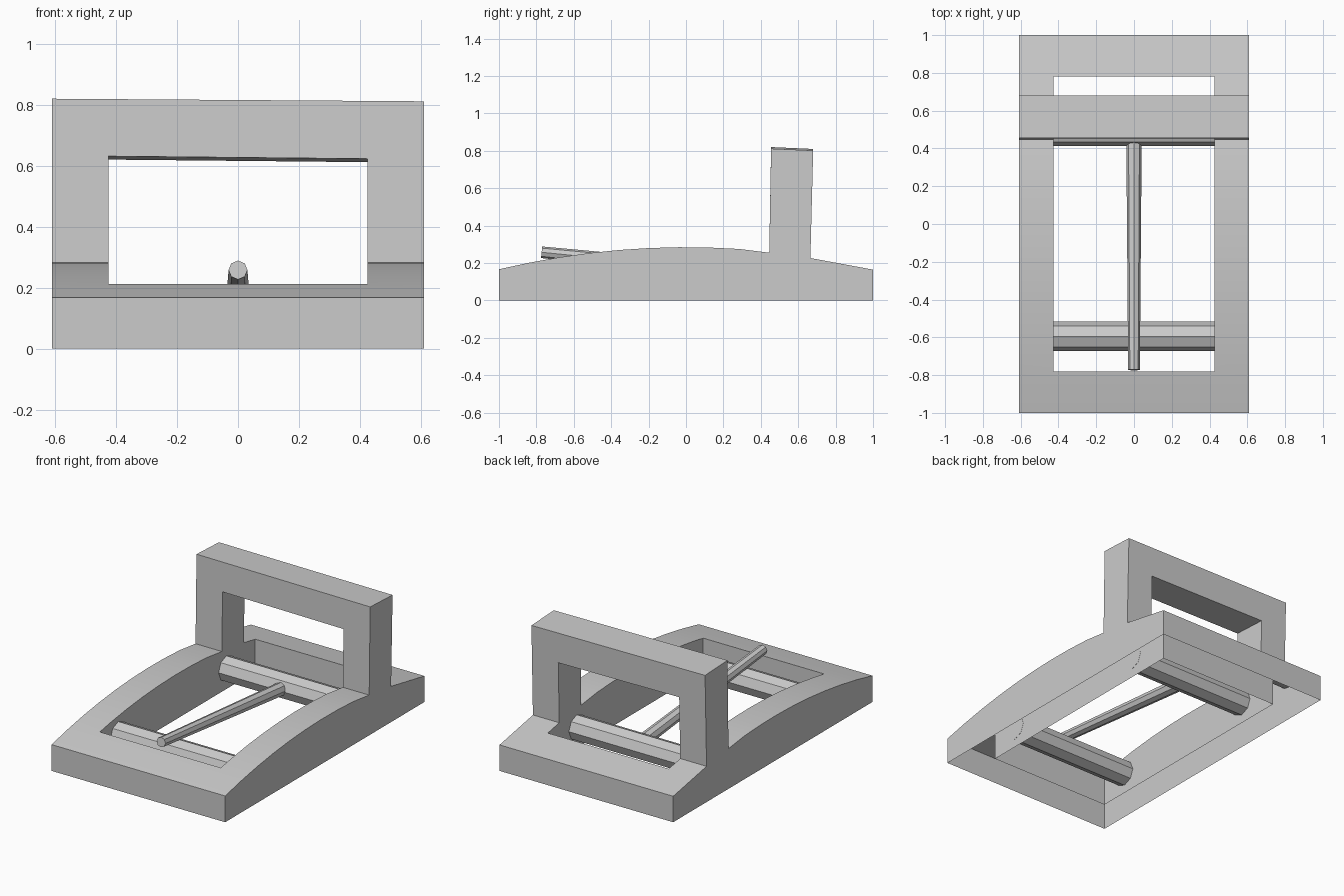
import bpy, bmesh, math
from mathutils import Vector

if "Cube" in bpy.data.objects:
    bpy.data.objects.remove(bpy.data.objects["Cube"], do_unlink=True)

GREY = (0.6, 0.6, 0.6, 1)
grey = bpy.data.materials.new("plain grey")
grey.use_nodes = True
grey.diffuse_color = GREY
grey.node_tree.nodes["Principled BSDF"].inputs["Base Color"].default_value = GREY

HALF_WIDTH, INNER_X, INNER_Y = 0.61, 0.425, 0.78


def add_object(name, bm):
    bmesh.ops.recalc_face_normals(bm, faces=bm.faces)
    mesh = bpy.data.meshes.new(name)
    bm.to_mesh(mesh)
    bm.free()
    mesh.materials.append(grey)
    obj = bpy.data.objects.new(name, mesh)
    bpy.context.collection.objects.link(obj)
    return obj


def rod(name, start, end, r_start, r_end):
    """Eight-sided bar between two points."""
    start, end = Vector(start), Vector(end)
    bm = bmesh.new()
    bmesh.ops.create_cone(bm, cap_ends=True, segments=8, radius1=r_start,
                          radius2=r_end, depth=(end - start).length)
    turn = (end - start).to_track_quat('Z', 'Y').to_matrix()
    bmesh.ops.rotate(bm, verts=bm.verts, matrix=turn)
    bmesh.ops.translate(bm, verts=bm.verts, vec=(start + end) / 2)
    return add_object(name, bm)


# Side profile: bowed base with an upright arch near the back
ys = [-1 + i * 1.445 / 9 for i in range(10)]
profile = [(-1, 0)] + [(y, 0.285 - 0.118 * y * y - (0.006 if y > 0.4 else 0)) for y in ys]
profile += [(0.455, 0.82), (0.68, 0.81), (0.665, 0.227), (1, 0.165), (1, 0)]
bm = bmesh.new()
side = bm.faces.new([bm.verts.new((-HALF_WIDTH, y, z)) for y, z in profile])
ext = bmesh.ops.extrude_face_region(bm, geom=[side])
for v in ext["geom"]:
    if isinstance(v, bmesh.types.BMVert):
        v.co.x = HALF_WIDTH
for v in bm.verts:
    if v.co.z > 0.7:
        v.co.z -= 0.004 + 0.007 * v.co.x
frame = add_object("frame", bm)

# One opening cuts both the base and the arch window
bm = bmesh.new()
bmesh.ops.create_cube(bm, size=2)
for v in bm.verts:
    v.co.x *= INNER_X
    v.co.y *= INNER_Y
    v.co.z = -0.5 if v.co.z < 0 else 0.65 - 0.01 * v.co.x - 0.05 * v.co.y
cutter = add_object("opening_cutter", bm)
cutter.hide_render = True

cut = frame.modifiers.new("opening", 'BOOLEAN')
cut.operation = 'DIFFERENCE'
cut.solver = 'EXACT'
cut.object = cutter
bpy.context.view_layer.objects.active = frame
frame.select_set(True)
bpy.ops.object.modifier_apply(modifier=cut.name)
bpy.data.objects.remove(cutter, do_unlink=True)

# The frame is a hollow shell, open underneath
bm = bmesh.new()
bm.from_mesh(frame.data)
bm.normal_update()
under = [f for f in bm.faces if f.normal.z < -0.9 and f.calc_center_median().z < 0.01]
bmesh.ops.delete(bm, geom=under, context='FACES')
bm.to_mesh(frame.data)
bm.free()
bpy.ops.object.shade_smooth_by_angle(angle=math.radians(12))

# Cross bars and the sloping lever
for name, y, z in (("front_bar", -0.595, 0.13), ("rear_bar", 0.49, 0.133)):
    rod(name, (-INNER_X - 0.001, y, z), (INNER_X + 0.001, y, z), 0.078, 0.078)
rod("lever", (0, 0.47, 0.134), (0, -0.772, 0.258), 0.041, 0.031)
